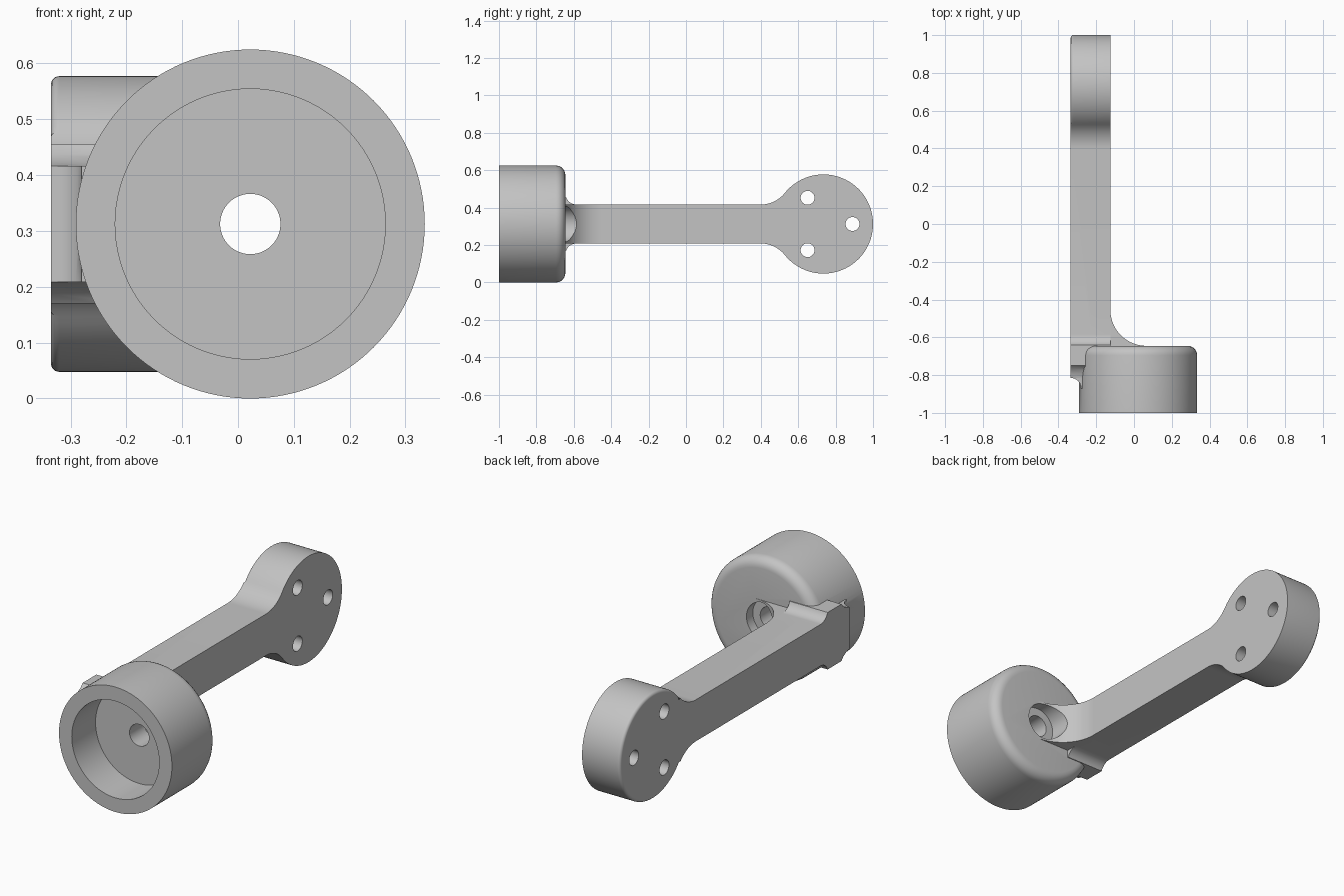
import bpy, bmesh
from math import cos, sin, radians
from mathutils import Vector

cube = bpy.data.objects.get("Cube")
if cube:
    bpy.data.objects.remove(cube, do_unlink=True)

CUP_X, MID_Z, CUP_R = 0.022, 0.3125, 0.3125
CUP_FRONT, CUP_BACK = -1.0, -0.645
ARM_OUT, ARM_IN, ARM_HALF = -0.335, -0.125, 0.104
HEAD_Y, HEAD_R = 0.735, 0.265

grey = bpy.data.materials.new("light_grey")
grey.use_nodes = True
colour = (0.55, 0.55, 0.55, 1)
grey.diffuse_color = colour
grey.node_tree.nodes["Principled BSDF"].inputs["Base Color"].default_value = colour


def arc(cx, cy, r, start, end, steps):
    angles = [radians(start + (end - start) * i / steps) for i in range(steps + 1)]
    return [(cx + r * cos(a), cy + r * sin(a)) for a in angles]


def circle(cx, cy, r, steps=64):
    return arc(cx, cy, r, 0, 360, steps)[:-1]


def prism(name, outline, axis, low, high, bevel=0, pick=None):
    """Extrude a flat outline along an axis, rounding the edges that pick accepts."""
    place = {"x": lambda u, v: (low, u, v),
             "y": lambda u, v: (u, low, v),
             "z": lambda u, v: (u, v, low)}[axis]
    bm = bmesh.new()
    face = bm.faces.new([bm.verts.new(place(u, v)) for u, v in outline])
    top = bmesh.ops.extrude_face_region(bm, geom=[face])["geom"]
    shift = Vector([high - low if a == axis else 0 for a in "xyz"])
    bmesh.ops.translate(bm, vec=shift,
                        verts=[g for g in top if isinstance(g, bmesh.types.BMVert)])
    bmesh.ops.recalc_face_normals(bm, faces=bm.faces)
    if bevel:
        edges = [e for e in bm.edges if all(pick(v.co) for v in e.verts)]
        bmesh.ops.bevel(bm, geom=edges, offset=bevel, segments=6,
                        profile=0.5, affect="EDGES")
    mesh = bpy.data.meshes.new(name)
    bm.to_mesh(mesh)
    bm.free()
    ob = bpy.data.objects.new(name, mesh)
    bpy.context.collection.objects.link(ob)
    mesh.materials.append(grey)
    return ob


def combine(target, other, operation):
    mod = target.modifiers.new(operation, "BOOLEAN")
    mod.operation, mod.object, mod.solver = operation, other, "EXACT"
    bpy.context.view_layer.objects.active = target
    bpy.ops.object.modifier_apply(modifier=mod.name)
    bpy.data.objects.remove(other, do_unlink=True)


# Round cup with a softened back rim
bracket = prism("cup_arm_bracket", circle(CUP_X, MID_Z, CUP_R, 128), "y",
                CUP_FRONT, CUP_BACK, 0.05, lambda co: co.y > CUP_BACK - 0.001)

# Arm outline: flared root, straight bar, blended round head
half = [(-0.815, ARM_HALF), (-0.79, 0.111), (-0.765, 0.125), (-0.75, 0.1425)]
half += arc(-0.585, ARM_HALF + 0.06, 0.06, 201, 270, 8)
half += arc(0.4, ARM_HALF + 0.164, 0.164, 270, 321.3, 12)
half += arc(HEAD_Y, 0, HEAD_R, 141.3, 0, 40)[1:]
outline = [(y, MID_Z + d) for y, d in half]
outline += [(y, MID_Z - d) for y, d in reversed(half[:-1])]
arm = prism("arm", outline, "x", ARM_OUT, ARM_IN, 0.015,
            lambda co: co.x < ARM_OUT + 0.001 and co.y > 0.52)
combine(bracket, arm, "UNION")

# Large fillet from the arm onto the back of the cup
web = [(-0.23, -0.7), (-0.23, -0.455)] + arc(0.065, -0.455, 0.19, 180, 270, 20)
web += [(0.065, -0.7)]
# Short fillet from the front end of the arm onto the cup wall
toe = [(-0.25, -0.78), (ARM_OUT, -0.78)] + arc(ARM_OUT, -0.87, 0.055, 90, 0, 10)
toe += [(-0.25, -0.87)]
for name, points in (("web", web), ("toe", toe)):
    combine(bracket, prism(name, points, "z", MID_Z - ARM_HALF, MID_Z + ARM_HALF), "UNION")

# Cup recess, through bore and rear counterbore
for radius, low, high in ((0.242, -1.1, -0.812), (0.054, -1.1, -0.4), (0.095, -0.695, -0.4)):
    combine(bracket, prism("cutter", circle(CUP_X, MID_Z, radius, 96), "y", low, high),
            "DIFFERENCE")

# Three bolt holes through the head
for y, dz in ((0.65, 0.14), (0.65, -0.14), (0.89, 0)):
    combine(bracket, prism("cutter", circle(y, MID_Z + dz, 0.037, 40), "x", -0.5, 0),
            "DIFFERENCE")

bpy.ops.object.select_all(action="DESELECT")
bracket.select_set(True)
bpy.context.view_layer.objects.active = bracket
bpy.ops.object.shade_smooth_by_angle(angle=radians(30))
